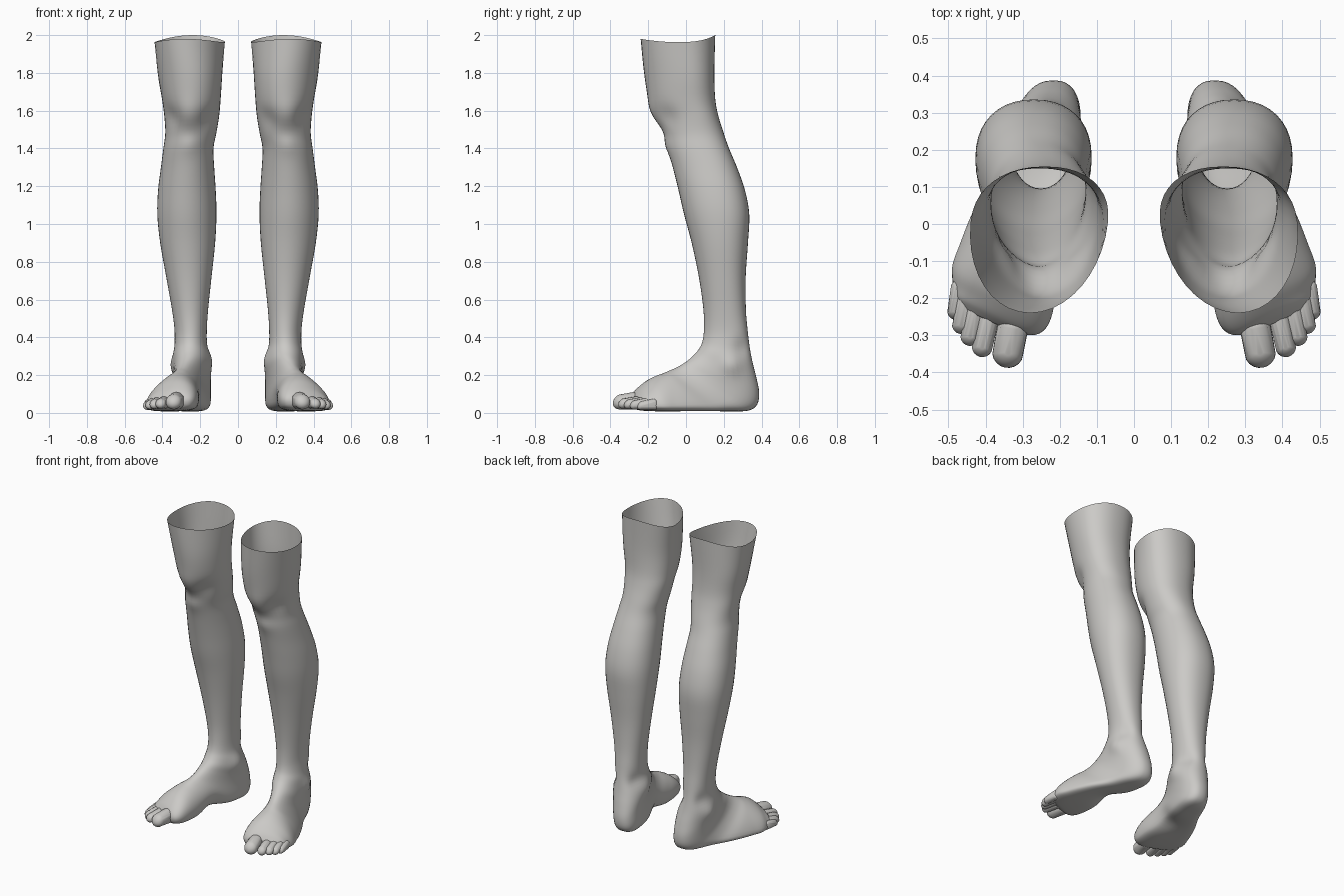
import bpy, bmesh, math
from mathutils import Vector

cube = bpy.data.objects.get("Cube")
if cube:
    bpy.data.objects.remove(cube)

skin = bpy.data.materials.new("warm_grey_skin")
skin.use_nodes = True
colour = (0.60, 0.59, 0.57, 1)
skin.diffuse_color = colour
skin.node_tree.nodes["Principled BSDF"].inputs["Base Color"].default_value = colour

SIDES = 40   # points around each section
STEPS = 4    # smooth steps between sections

# Leg sections: height, front y, back y, inner x, outer x
LEG = [
    (1.98, -.24, .155, .075, .445),
    (1.80, -.222, .15, .083, .425),
    (1.66, -.198, .155, .092, .402),
    (1.57, -.165, .172, .100, .390),
    (1.48, -.117, .20, .115, .385),
    (1.40, -.098, .228, .130, .395),
    (1.30, -.07, .27, .126, .408),
    (1.18, -.04, .312, .118, .423),
    (1.05, -.01, .335, .114, .427),
    (.90, .03, .328, .121, .412),
    (.72, .068, .316, .140, .380),
    (.55, .092, .317, .158, .350),
    (.44, .095, .326, .165, .336),
]

# Foot sections: top y, top z, sole y, sole z, top x, sole x,
# half width, place of the widest line, squareness of the sole
FOOT = [
    (.086, .375, .337, .35, .252, .248, .087, .55, .95),
    (.066, .335, .352, .27, .256, .238, .096, .55, .92),
    (.04, .305, .372, .19, .262, .226, .098, .55, .9),
    (.01, .278, .387, .11, .275, .218, .094, .55, .85),
    (-.02, .257, .377, .045, .285, .215, .092, .6, .8),
    (-.05, .24, .33, .012, .295, .222, .094, .65, .72),
    (-.08, .226, .22, .008, .305, .252, .102, .7, .65),
    (-.11, .212, .10, .008, .315, .30, .118, .72, .6),
    (-.15, .196, -.02, .008, .32, .338, .131, .74, .6),
    (-.19, .174, -.12, .008, .325, .358, .138, .74, .6),
    (-.225, .145, -.20, .01, .335, .365, .130, .7, .65),
    (-.255, .115, -.245, .016, .355, .375, .112, .6, .7),
    (-.275, .085, -.272, .035, .378, .385, .075, .5, .8),
]

# Soft bumps and hollows: centre, radius, push
BUMPS = [
    ((.27, -.19, 1.58), .075, (0, -.014, 0)),      # kneecap
    ((.17, -.10, 1.56), .06, (.012, .012, 0)),     # hollow inside the knee
    ((.36, -.10, 1.56), .06, (-.010, .012, 0)),    # hollow outside the knee
    ((.26, -.10, 1.42), .05, (0, -.008, 0)),       # shin bump
    ((.155, .20, .28), .05, (-.012, 0, 0)),        # inner ankle bone
    ((.345, .24, .25), .05, (.018, 0, 0)),         # outer ankle bone
    ((.17, .29, .33), .05, (.014, 0, 0)),          # heel cord hollows
    ((.33, .30, .34), .05, (-.014, 0, 0)),
    ((.21, .03, .03), .09, (.022, 0, .022)),       # arch
]

# Toes: base x, base y, tip x, tip y, radius, height
TOES = [
    (.318, -.24, .348, -.387, .043, .050),
    (.383, -.22, .415, -.358, .028, .043),
    (.420, -.20, .447, -.328, .026, .040),
    (.448, -.18, .470, -.296, .025, .036),
    (.468, -.15, .483, -.258, .023, .032),
]


def leg_section(z, front, back, inner, outer):
    mid = (inner + outer) / 2
    top = .02 if z > 1.9 else 0
    wide = .62 if z > 1.5 else .55
    return (front, z, back, z + top, mid + top, mid - top,
            (outer - inner) / 2, wide, .9)


def smooth_sections(rows):
    """Pass a smooth curve through all section values."""
    out = []
    for i in range(len(rows) - 1):
        a, b, c = rows[max(i - 1, 0)], rows[i], rows[i + 1]
        d = rows[min(i + 2, len(rows) - 1)]
        for s in range(STEPS):
            t = s / STEPS
            out.append([q + .5 * t * (r - p + t * (2 * p - 5 * q + 4 * r - w
                        + t * (3 * (q - r) + w - p)))
                        for p, q, r, w in zip(a, b, c, d)])
    return out + [rows[-1]]


def section_point(row, angle):
    yf, zf, yb, zb, xf, xb, half, wide, square = row
    c, s = math.cos(angle), math.sin(angle)
    if c >= 0:
        t = wide * (1 - c)
    else:
        t = wide + (1 - wide) * abs(c) ** square
        s = math.copysign(abs(s) ** square, s)
    p = Vector((xf + (xb - xf) * t + half * s,
                yf + (yb - yf) * t, zf + (zb - zf) * t))
    # dipped sides of the open rim
    p.z -= .03 * s * s * max(0, (p.z - 1.8) / .2)
    # slanted toe line
    if p.z < .3:
        p.y += .45 * min(1, max(0, (-.06 - p.y) / .2)) * (p.x - .36)
    shift = Vector()
    for centre, radius, push in BUMPS:
        d = (p - Vector(centre)).length / radius
        shift += Vector(push) * math.exp(-d * d)
    return p + shift


def finish(bm, name, side):
    for v in bm.verts:
        v.co.x *= side
    bmesh.ops.recalc_face_normals(bm, faces=bm.faces)
    mesh = bpy.data.meshes.new(name)
    bm.to_mesh(mesh)
    bm.free()
    mesh.materials.append(skin)
    mesh.shade_smooth()
    obj = bpy.data.objects.new(name, mesh)
    bpy.context.collection.objects.link(obj)


def build_leg(name, side):
    bm = bmesh.new()
    rows = smooth_sections([leg_section(*r) for r in LEG] + FOOT)
    rings = [[bm.verts.new(section_point(row, math.tau * k / SIDES))
              for k in range(SIDES)] for row in rows]
    for a, b in zip(rings, rings[1:]):
        for k in range(SIDES):
            n = (k + 1) % SIDES
            bm.faces.new((a[k], a[n], b[n], b[k]))
    bm.faces.new(rings[-1])
    finish(bm, name, side)


def build_toe(name, side, bx, by, tx, ty, radius, height):
    """A capsule that arches at the knuckle and ends in a rounded pad."""
    bm = bmesh.new()
    bmesh.ops.create_uvsphere(bm, u_segments=20, v_segments=14, radius=radius)
    base, tip = Vector((bx, by, 0)), Vector((tx, ty, 0))
    along = (tip - base).normalized()
    across = Vector((-along.y, along.x, 0))
    reach = (tip - base).length - 2 * radius
    for v in bm.verts:
        x, y, z = v.co
        dist = radius + y + (reach if y > 0 else 0)
        t = dist / (reach + 2 * radius)
        neck = 1 - .14 * math.exp(-((t - .55) / .15) ** 2)
        v.co = base + along * dist + across * x * neck
        v.co.z = height + z * .88 * neck + .022 * (1 - t) * (z > 0) \
            + .008 * math.sin(math.pi * t)
    finish(bm, name, side)


# Both legs and their toes
TOE_NAMES = ["big_toe", "second_toe", "third_toe", "fourth_toe", "little_toe"]
for label, side in (("left", 1), ("right", -1)):
    build_leg(label + "_lower_leg", side)
    for toe, spec in zip(TOE_NAMES, TOES):
        build_toe(label + "_" + toe, side, *spec)
